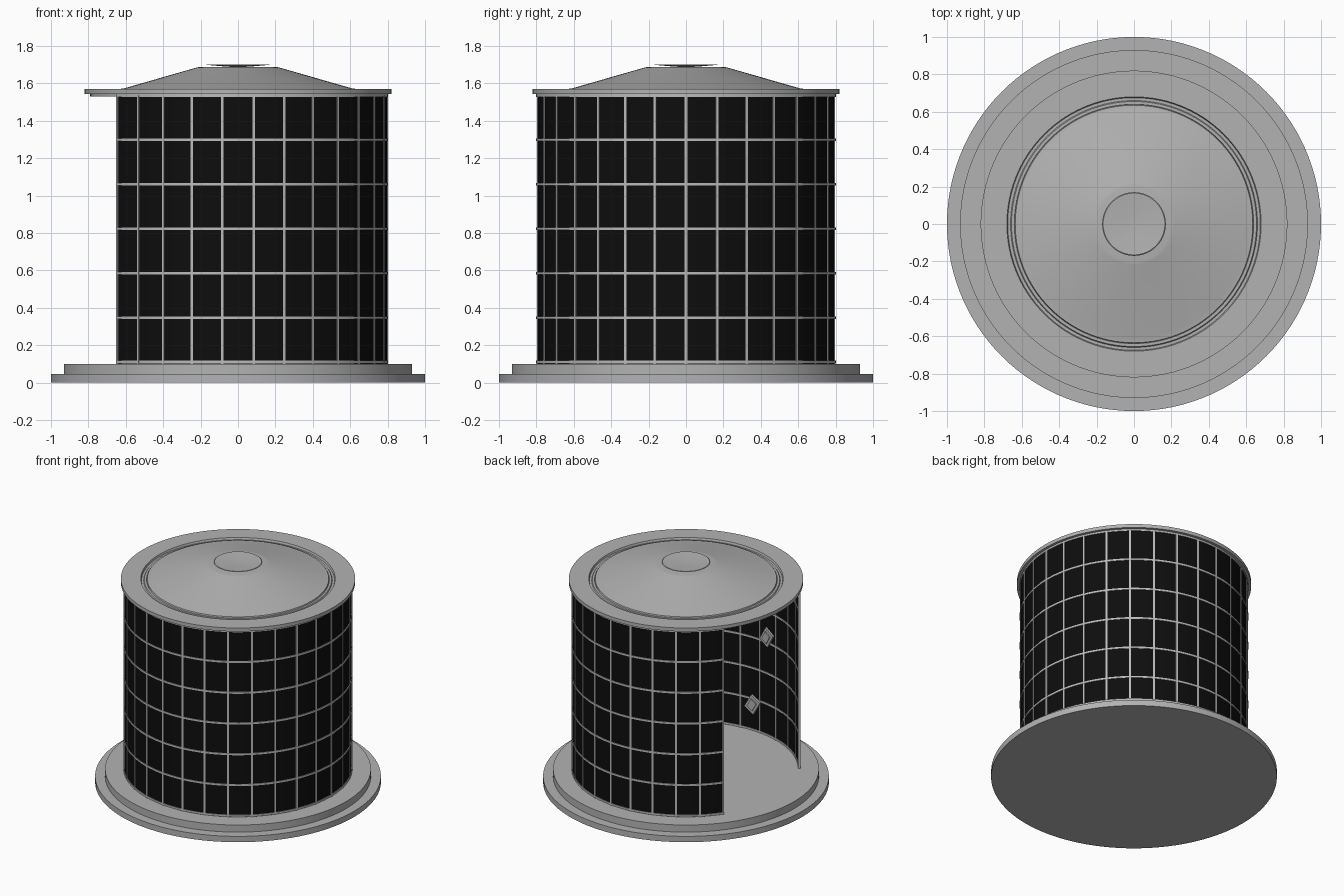
import bpy, bmesh, math
from mathutils import Matrix, Vector

if "Cube" in bpy.data.objects:
    bpy.data.objects.remove(bpy.data.objects["Cube"], do_unlink=True)


def material(name, value):
    mat = bpy.data.materials.new(name)
    mat.use_nodes = True
    colour = (value, value, value, 1)
    mat.diffuse_color = colour
    mat.node_tree.nodes["Principled BSDF"].inputs["Base Color"].default_value = colour
    return mat


GREY = material("grey metal", 0.45)
BAR = material("light grey bar", 0.5)
BLACK = material("black panel", 0.004)


def finish(name, bm, mat):
    bmesh.ops.recalc_face_normals(bm, faces=bm.faces)
    mesh = bpy.data.meshes.new(name)
    bm.to_mesh(mesh)
    bm.free()
    mesh.materials.append(mat)
    obj = bpy.data.objects.new(name, mesh)
    bpy.context.collection.objects.link(obj)
    bpy.ops.object.select_all(action="DESELECT")
    bpy.context.view_layer.objects.active = obj
    obj.select_set(True)
    bpy.ops.object.shade_smooth_by_angle(angle=math.radians(20))
    return obj


def lathe(name, profile, mat, steps=120):
    """Spin a radius/height profile around the z axis."""
    bm = bmesh.new()
    verts = [bm.verts.new((r, 0, z)) for r, z in profile]
    edges = [bm.edges.new(pair) for pair in zip(verts, verts[1:])]
    bmesh.ops.spin(bm, geom=verts + edges, cent=(0, 0, 0), axis=(0, 0, 1),
                   angle=math.tau, steps=steps, use_merge=True)
    bmesh.ops.remove_doubles(bm, verts=bm.verts, dist=0.0001)
    return finish(name, bm, mat)


def arc_band(bm, r0, r1, a0, a1, z0, z1, steps):
    """Add a solid curved strip between two angles in degrees."""
    rings = []
    for i in range(steps + 1):
        a = math.radians(a0 + (a1 - a0) * i / steps)
        rings.append([bm.verts.new((r * math.cos(a), r * math.sin(a), z))
                      for r, z in ((r0, z0), (r1, z0), (r1, z1), (r0, z1))])
    for p, q in zip(rings, rings[1:]):
        for k in range(4):
            n = (k + 1) % 4
            bm.faces.new((p[k], p[n], q[n], q[k]))
    bm.faces.new(rings[0])
    bm.faces.new(rings[-1])


# Stepped round base
lathe("base", [(0, 0), (1, 0), (1, 0.045), (0.93, 0.045), (0.93, 0.1), (0, 0.1)], GREY)

# Curved wall, open on the -x side
START, CELL, COLUMNS, ROWS = -144, 12, 24, 6
END = START + CELL * COLUMNS
BOTTOM, TOP = 0.11, 1.535
ROW = (TOP - BOTTOM) / ROWS

bm = bmesh.new()
arc_band(bm, 0.789, 0.796, START, END, 0.1, TOP, COLUMNS * 4)
finish("wall_panels", bm, BLACK)

bm = bmesh.new()
for i in range(COLUMNS + 1):
    a = START + CELL * i
    arc_band(bm, 0.784, 0.801, a - 0.5, a + 0.5, 0.1, TOP, 1)
finish("upright_bars", bm, BAR)

bm = bmesh.new()
for i in range(ROWS + 1):
    z = BOTTOM + ROW * i
    arc_band(bm, 0.784, 0.801, START - 0.5, END + 0.5, z - 0.007, z + 0.007, COLUMNS * 4)
finish("ring_bars", bm, BAR)

# Roof rim with a stepped gutter
lathe("roof_rim", [(0, 1.53), (0.79, 1.53), (0.79, 1.543), (0.82, 1.543), (0.82, 1.57),
                   (0.68, 1.57), (0.675, 1.555), (0.66, 1.555), (0.655, 1.562),
                   (0.64, 1.562), (0.635, 1.555), (0, 1.555)], GREY)

# Conical roof and its shallow dish cap
lathe("roof_cone", [(0.64, 1.555), (0.635, 1.57), (0.61, 1.573), (0.22, 1.685),
                    (0.2, 1.688), (0, 1.688)], GREY)
lathe("roof_dish", [(0, 1.688), (0.06, 1.689), (0.17, 1.699), (0.165, 1.702),
                    (0.06, 1.694), (0, 1.692)], GREY)

# Small raised plates on the inside of the wall
for name, angle, z in (("upper_plate", 258, 0.87), ("lower_plate", 268, 0.31)):
    bm = bmesh.new()
    for size, depth in ((1, 0.014), (0.6, 0.03)):
        bmesh.ops.create_cube(bm, size=1, matrix=Matrix.Diagonal(
            (depth, 0.09 * size, 0.12 * size, 1)))
    a = math.radians(angle)
    place = (Matrix.Translation(Vector((0.774 * math.cos(a), 0.774 * math.sin(a), z)))
             @ Matrix.Rotation(a, 4, "Z") @ Matrix.Rotation(math.radians(30), 4, "X"))
    bmesh.ops.transform(bm, matrix=place, verts=bm.verts)
    finish(name, bm, GREY)
